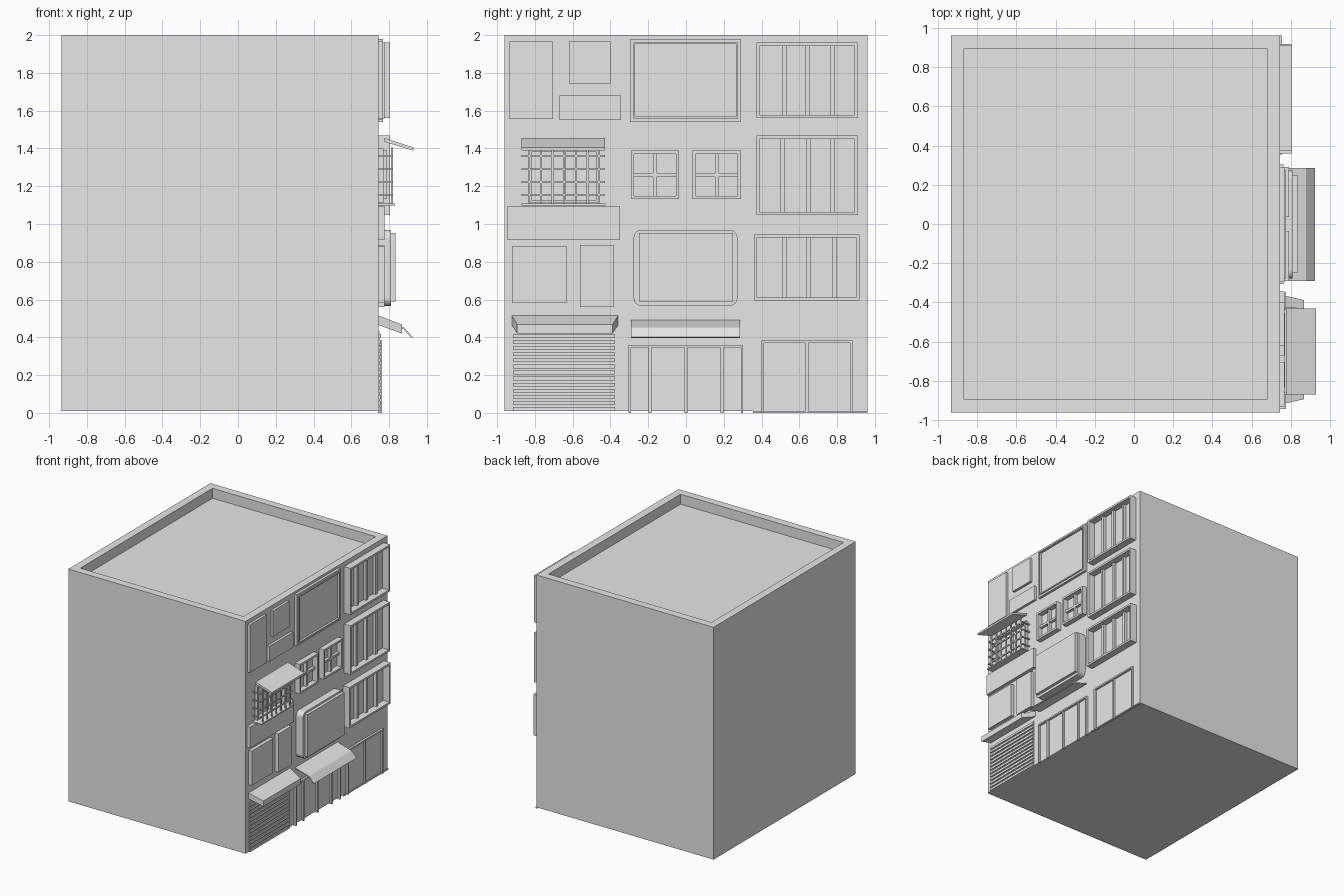
import bpy, bmesh

cube = bpy.data.objects.get("Cube")
if cube:
    bpy.data.objects.remove(cube, do_unlink=True)

grey = bpy.data.materials.new("plain_grey")
grey.use_nodes = True
tone = (0.8, 0.8, 0.8, 1)
grey.diffuse_color = tone
grey.node_tree.nodes["Principled BSDF"].inputs["Base Color"].default_value = tone

WALL = 0.745   # outer face of the decorated wall


def finish(name, bm):
    bmesh.ops.recalc_face_normals(bm, faces=bm.faces)
    mesh = bpy.data.meshes.new(name)
    bm.to_mesh(mesh)
    bm.free()
    mesh.materials.append(grey)
    obj = bpy.data.objects.new(name, mesh)
    bpy.context.collection.objects.link(obj)
    return obj


def add_box(bm, x0, x1, y0, y1, z0, z1):
    verts = bmesh.ops.create_cube(bm, size=1)["verts"]
    for v in verts:
        v.co = (x1 if v.co.x > 0 else x0, y1 if v.co.y > 0 else y0,
                z1 if v.co.z > 0 else z0)


def plate(name, y0, y1, z0, z1, depth):
    bm = bmesh.new()
    add_box(bm, WALL - 0.005, WALL + depth, y0, y1, z0, z1)
    return finish(name, bm)


def add_frame(bm, y0, y1, z0, z1, depth, w, sill=True):
    """Rectangular frame standing out from the wall."""
    a, b = WALL - 0.005, WALL + depth
    add_box(bm, a, b, y0, y0 + w, z0, z1)
    add_box(bm, a, b, y1 - w, y1, z0, z1)
    add_box(bm, a, b, y0 + w, y1 - w, z1 - w, z1)
    if sill:
        add_box(bm, a, b, y0 + w, y1 - w, z0, z0 + w)


def sheet(name, profile, y0, y1, taper=0):
    """Profile in x and z drawn along y, optionally narrowing away from the wall."""
    bm = bmesh.new()
    ends = []
    for y, s in ((y0, 1), (y1, -1)):
        ends.append([bm.verts.new((x, y + s * taper * (x - WALL), z)) for x, z in profile])
    bm.faces.new(ends[0])
    bm.faces.new(ends[1])
    n = len(profile)
    for i in range(n):
        j = (i + 1) % n
        bm.faces.new((ends[0][i], ends[0][j], ends[1][j], ends[1][i]))
    return finish(name, bm)


# Building block with sunken roof
bm = bmesh.new()
add_box(bm, -0.935, WALL, -0.962, 0.962, 0.01, 2)
bm.normal_update()
top = max(bm.faces, key=lambda f: f.calc_center_median().z)
bmesh.ops.inset_region(bm, faces=[top], thickness=0.095)
hole = bmesh.ops.extrude_face_region(bm, geom=[top])
bmesh.ops.translate(bm, vec=(0, 0, -0.085),
                    verts=[g for g in hole["geom"] if isinstance(g, bmesh.types.BMVert)])
if top.is_valid:
    bmesh.ops.delete(bm, geom=[top], context="FACES_ONLY")
finish("building_block", bm)

# Flat sign boards
plate("tall_sign", -0.935, -0.705, 1.555, 1.965, 0.022)
plate("square_sign", -0.62, -0.40, 1.745, 1.965, 0.022)
plate("small_sign", -0.67, -0.345, 1.55, 1.68, 0.022)
plate("wide_sign", -0.945, -0.35, 0.915, 1.095, 0.03)
plate("wide_poster", -0.92, -0.63, 0.585, 0.88, 0.03)
plate("narrow_poster", -0.56, -0.38, 0.56, 0.89, 0.03)

# Framed screen
bm = bmesh.new()
add_frame(bm, -0.297, 0.292, 1.54, 1.98, 0.022, 0.018)
add_frame(bm, -0.279, 0.274, 1.558, 1.962, 0.03, 0.01)
finish("screen_frame", bm)
plate("screen_panel", -0.27, 0.265, 1.567, 1.953, 0.012)

# Rounded billboard with raised face
board = plate("billboard_body", -0.277, 0.272, 0.567, 0.968, 0.065)
bm = bmesh.new()
bm.from_mesh(board.data)
corners = [e for e in bm.edges if abs(e.verts[0].co.x - e.verts[1].co.x) > 0.01]
bmesh.ops.bevel(bm, geom=corners, offset=0.04, segments=4, profile=0.5, affect="EDGES")
bm.to_mesh(board.data)
bm.free()
plate("billboard_face", -0.25, 0.25, 0.59, 0.953, 0.09)

# Tall windows with three mullions
for label, y0, y1, z0, z1, bars in (
        ("upper", 0.373, 0.91, 1.56, 1.96, (0.52, 0.645, 0.775)),
        ("middle", 0.373, 0.91, 1.047, 1.468, (0.51, 0.65, 0.775)),
        ("lower", 0.36, 0.918, 0.595, 0.945, (0.52, 0.65, 0.785))):
    bm = bmesh.new()
    add_frame(bm, y0, y1, z0, z1, 0.06, 0.017)
    for y in bars:
        add_box(bm, WALL - 0.005, WALL + 0.025, y - 0.012, y + 0.012, z0 + 0.01, z1 - 0.01)
    finish(label + "_window", bm)

# Pair of small cross windows
for label, y0 in (("front", -0.292), ("rear", 0.035)):
    bm = bmesh.new()
    y1, z0, z1 = y0 + 0.255, 1.132, 1.388
    add_frame(bm, y0, y1, z0, z1, 0.045, 0.017)
    cy, cz = (y0 + y1) / 2, (z0 + z1) / 2
    add_box(bm, WALL - 0.005, WALL + 0.025, cy - 0.01, cy + 0.01, z0 + 0.01, z1 - 0.01)
    add_box(bm, WALL - 0.005, WALL + 0.024, y0 + 0.01, y1 - 0.01, cz - 0.01, cz + 0.01)
    finish(label + "_cross_window", bm)

# Caged window: frame, bars and ledge
bm = bmesh.new()
add_frame(bm, -0.835, -0.455, 1.11, 1.40, 0.025, 0.018)
add_box(bm, WALL - 0.005, WALL + 0.02, -0.652, -0.638, 1.12, 1.39)
finish("caged_window", bm)
bm = bmesh.new()
r, face = 0.005, 0.815
for z in (1.155, 1.222, 1.29, 1.36):
    add_box(bm, face - r, face + r, -0.87, -0.43, z - r, z + r)
    for y in (-0.865, -0.435):
        add_box(bm, WALL, face, y - r, y + r, z - r, z + r)
for i in range(7):
    y = -0.83 + i * 0.0617
    add_box(bm, face - r, face + r, y - r, y + r, 1.1, 1.405)
finish("window_cage", bm)
plate("cage_ledge", -0.87, -0.425, 1.098, 1.108, 0.085)

# Awnings
sheet("window_awning", ((0.775, 1.455), (0.93, 1.405), (0.93, 1.388), (0.775, 1.435)),
      -0.87, -0.43)
sheet("shutter_awning", ((WALL, 0.515), (0.867, 0.468), (0.867, 0.42), (WALL, 0.465)),
      -0.922, -0.36, 0.23)
sheet("entrance_awning", ((WALL, 0.492), (0.878, 0.453), (0.925, 0.402), (0.92, 0.397),
                          (0.874, 0.444), (WALL, 0.482)), -0.292, 0.285)

# Roller shutter from overlapping slats
bm = bmesh.new()
count, low, high = 13, 0.01, 0.43
step = (high - low) / count
for i in range(count):
    z = low + i * step
    add_box(bm, WALL - 0.005, WALL + 0.013, -0.917, -0.377, z, z + step * 0.62)
    add_box(bm, WALL - 0.005, WALL + 0.004, -0.917, -0.377, z + step * 0.62, z + step)
finish("roller_shutter", bm)

# Glazed shop doors
for label, y0, y1, z1, posts in (("triple", -0.305, 0.303, 0.36, (-0.19, 0.0, 0.19)),
                                 ("double", 0.4, 0.882, 0.382, (0.64,))):
    bm = bmesh.new()
    add_frame(bm, y0, y1, 0, z1, 0.018, 0.013, sill=False)
    for y in posts:
        add_box(bm, WALL - 0.005, WALL + 0.015, y - 0.008, y + 0.008, 0, z1 - 0.01)
    finish(label + "_door", bm)
plate("door_threshold", 0.355, 0.962, 0, 0.01, 0.01)
